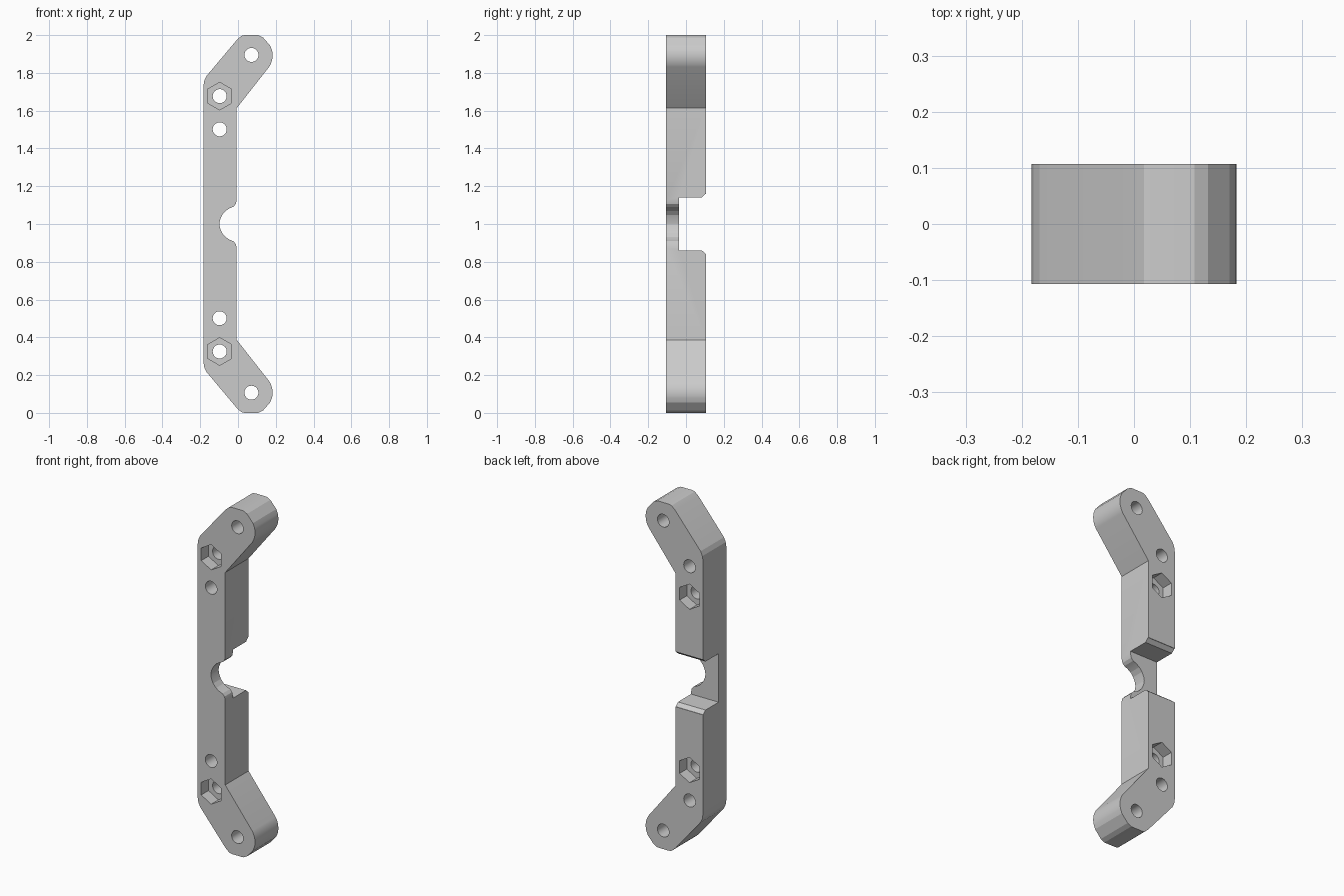
import bpy, bmesh, math

if "Cube" in bpy.data.objects:
    bpy.data.objects.remove(bpy.data.objects["Cube"])

HALF = 0.1065  # half thickness in y


def prism(name, pts, lo, hi, axis='Y'):
    """Extrude a 2D profile (x,z along Y, or y,z along X)."""
    place = (lambda a, b, d: (a, d, b)) if axis == 'Y' else (lambda a, b, d: (d, a, b))
    bm = bmesh.new()
    low = [bm.verts.new(place(a, b, lo)) for a, b in pts]
    high = [bm.verts.new(place(a, b, hi)) for a, b in pts]
    bm.faces.new(low)
    bm.faces.new(high[::-1])
    n = len(pts)
    for i in range(n):
        j = (i + 1) % n
        bm.faces.new((low[i], low[j], high[j], high[i]))
    bmesh.ops.recalc_face_normals(bm, faces=bm.faces)
    me = bpy.data.meshes.new(name)
    bm.to_mesh(me)
    bm.free()
    ob = bpy.data.objects.new(name, me)
    bpy.context.collection.objects.link(ob)
    return ob


def ring(cx, cz, r, n):
    """Regular polygon with a corner pointing up."""
    return [(cx + r * math.sin(2 * math.pi * i / n),
             cz + r * math.cos(2 * math.pi * i / n)) for i in range(n)]


def cut(body, cutter):
    cutter.hide_render = True
    mod = body.modifiers.new("cut", 'BOOLEAN')
    mod.operation = 'DIFFERENCE'
    mod.solver = 'EXACT'
    mod.object = cutter
    bpy.context.view_layer.objects.active = body
    bpy.ops.object.modifier_apply(modifier=mod.name)
    bpy.data.objects.remove(cutter)


# Upper half of the outline, from the outer edge round to the central notch
upper = [(-0.183, 1.73), (-0.179, 1.757), (-0.168, 1.782),
         (-0.005, 1.976), (0.018, 1.996), (0.035, 2.0), (0.108, 2.0),
         (0.132, 1.988), (0.170, 1.945)]
upper += [(0.071 + 0.112 * math.cos(math.radians(a)),
           1.893 + 0.112 * math.sin(math.radians(a))) for a in range(15, -39, -6)]
upper += [(-0.007, 1.613), (-0.007, 1.125), (-0.012, 1.105), (-0.025, 1.091),
          (-0.045, 1.083), (-0.066, 1.069), (-0.084, 1.048), (-0.095, 1.022)]
lower = [(x, 2 - z) for x, z in reversed(upper)]
bracket = prism("bracket_bar", upper + [(-0.099, 1.0)] + lower, -HALF, HALF)

# Chamfered slot across the back
slot = [(-0.036, 1.141), (0.083, 1.141), (0.104, 1.16), (0.2, 1.16)]
slot += [(y, 2.002 - z) for y, z in reversed(slot)]
cut(bracket, prism("slot_cutter", slot, -0.5, 0.5, 'X'))

# Screw holes, and nut pockets on alternating faces
for flip in (False, True):
    side = lambda z: 2.002 - z if flip else z
    for x, z in ((0.071, 1.895), (-0.097, 1.677), (-0.097, 1.501)):
        cut(bracket, prism("hole_cutter", ring(x, side(z), 0.037, 32), -0.3, 0.3))
    cut(bracket, prism("front_nut_cutter", ring(-0.097, side(1.677), 0.073, 6),
                       -0.3, -HALF + 0.066))
    cut(bracket, prism("back_nut_cutter", ring(-0.097, side(1.501), 0.073, 6),
                       HALF - 0.066, 0.3))

# Smooth only the fine curves
bpy.ops.object.select_all(action='DESELECT')
bracket.select_set(True)
bpy.context.view_layer.objects.active = bracket
bpy.ops.object.shade_smooth_by_angle(angle=math.radians(15))
